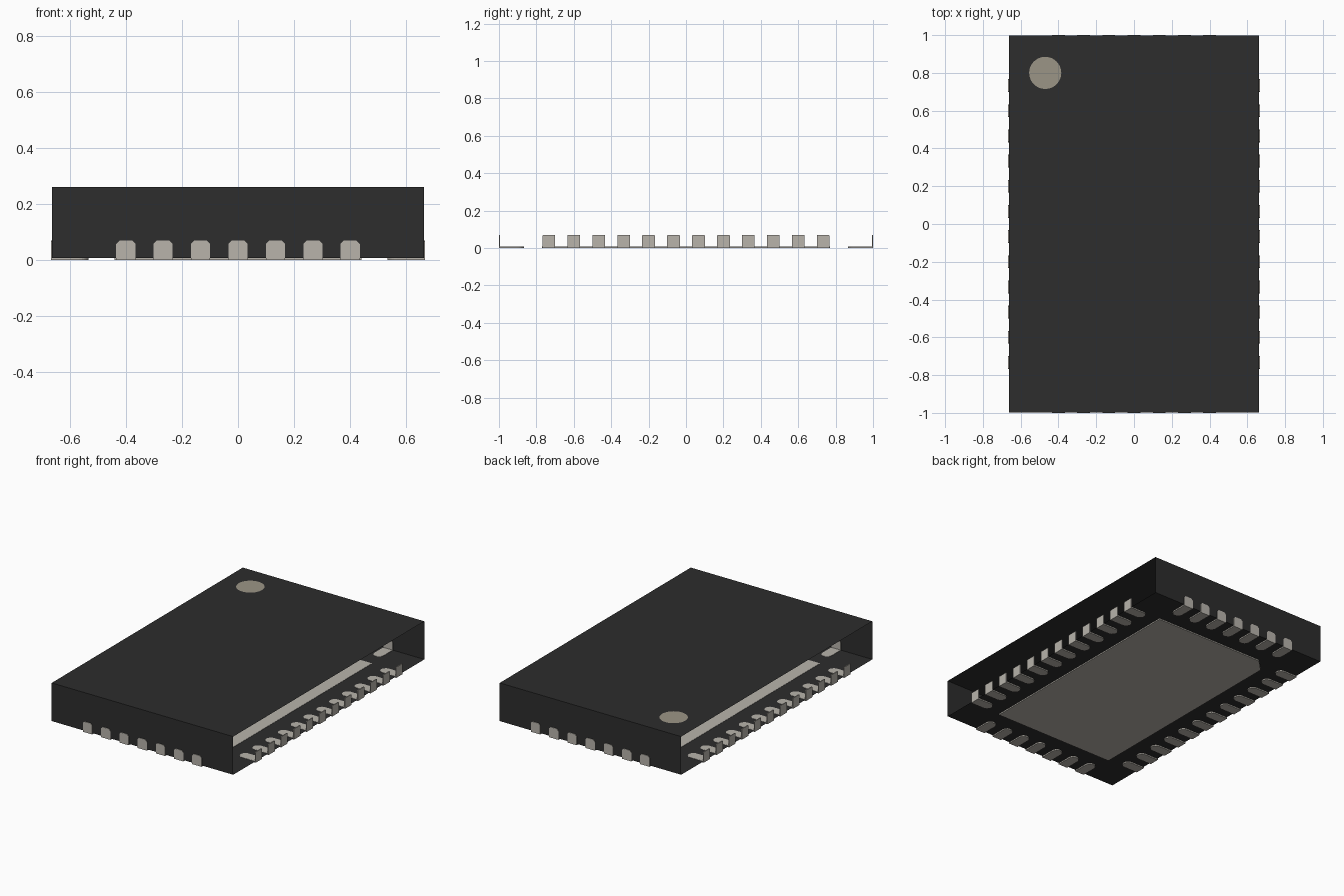
import bpy, bmesh, math
from mathutils import Matrix, Vector

cube = bpy.data.objects.get("Cube")
if cube:
    bpy.data.objects.remove(cube, do_unlink=True)


def material(name, rgb):
    m = bpy.data.materials.new(name)
    m.use_nodes = True
    m.diffuse_color = (*rgb, 1)
    m.node_tree.nodes["Principled BSDF"].inputs["Base Color"].default_value = (*rgb, 1)
    return m


BLACK = material("black_moulding", (0.026, 0.026, 0.026))
METAL = material("pale_metal", (0.48, 0.455, 0.41))
MARK = material("beige_mark", (0.33, 0.30, 0.24))


def finish(bm, name, mat, matrix=Matrix()):
    mesh = bpy.data.meshes.new(name)
    bm.to_mesh(mesh)
    bm.free()
    mesh.materials.append(mat)
    ob = bpy.data.objects.new(name, mesh)
    ob.matrix_world = matrix
    bpy.context.collection.objects.link(ob)
    return ob


def prism(bm, points, direction):
    """Extrude a flat outline along a direction."""
    face = bm.faces.new([bm.verts.new(p) for p in points])
    top = bmesh.ops.extrude_face_region(bm, geom=[face])["geom"]
    verts = [v for v in top if isinstance(v, bmesh.types.BMVert)]
    bmesh.ops.translate(bm, verts=verts, vec=Vector(direction))
    bmesh.ops.recalc_face_normals(bm, faces=bm.faces[:])


HX, HY = 0.663, 0.997      # half sizes of the body
FLOOR, TOP = 0.008, 0.26
SKIN = 0.0095              # metal reaches just above the floor
PITCH, HALF, TALL = 0.1333, 0.034, 0.07

# Body: a thin shell, open on both long sides
bm = bmesh.new()
bmesh.ops.create_cube(bm, size=1, matrix=Matrix.Translation((0, 0, (TOP + FLOOR) / 2))
                      @ Matrix.Diagonal((2 * HX, 2 * HY, TOP - FLOOR, 1)))
bm.normal_update()
bmesh.ops.delete(bm, geom=[f for f in bm.faces if abs(f.normal.x) > 0.9], context="FACES")
finish(bm, "body_shell", BLACK)

# Heat pad underneath, one corner cut off
bm = bmesh.new()
px, py, cut = 0.44, 0.77, 0.08
prism(bm, [(-px, -py, 0), (px, -py, 0), (px, py, 0), (cut - px, py, 0), (-px, py - cut, 0)],
      (0, 0, SKIN))
finish(bm, "heat_pad", METAL)

# Round orientation mark on the top
bm = bmesh.new()
bmesh.ops.create_circle(bm, cap_ends=True, segments=48, radius=0.085,
                        matrix=Matrix.Translation((-0.47, 0.80, TOP + 0.001)))
finish(bm, "corner_mark", MARK)


def lead(name, edge, offset, angle, bevel):
    """L-shaped contact: round-ended foot and upright plate, facing outward along +x."""
    bm = bmesh.new()
    arc = [math.pi / 2 + math.pi * i / 10 for i in range(11)]
    foot = [(0.003, -HALF, 0), (0.003, HALF, 0)]
    foot += [(-0.096 + HALF * math.cos(a), HALF * math.sin(a), 0) for a in arc]
    prism(bm, foot, (0, 0, SKIN))
    upright = [(-HALF, 0), (HALF, 0), (HALF, TALL - bevel), (HALF - bevel, TALL),
               (bevel - HALF, TALL), (-HALF, TALL - bevel)]
    prism(bm, [(-0.003, y, z) for y, z in upright], (0.006, 0, 0))
    finish(bm, name, METAL,
           Matrix.Rotation(angle, 4, "Z") @ Matrix.Translation((edge, offset, 0)))


# Rows of contacts on all four edges
rows = [("left", HX, 12, 0, 0.003), ("back", HY, 7, 90, 0.012),
        ("right", HX, 12, 180, 0.003), ("front", HY, 7, 270, 0.012)]
for side, edge, count, degrees, bevel in rows:
    for i in range(count):
        lead(f"{side}_contact_{i + 1}", edge, (i - (count - 1) / 2) * PITCH,
             math.radians(degrees), bevel)
